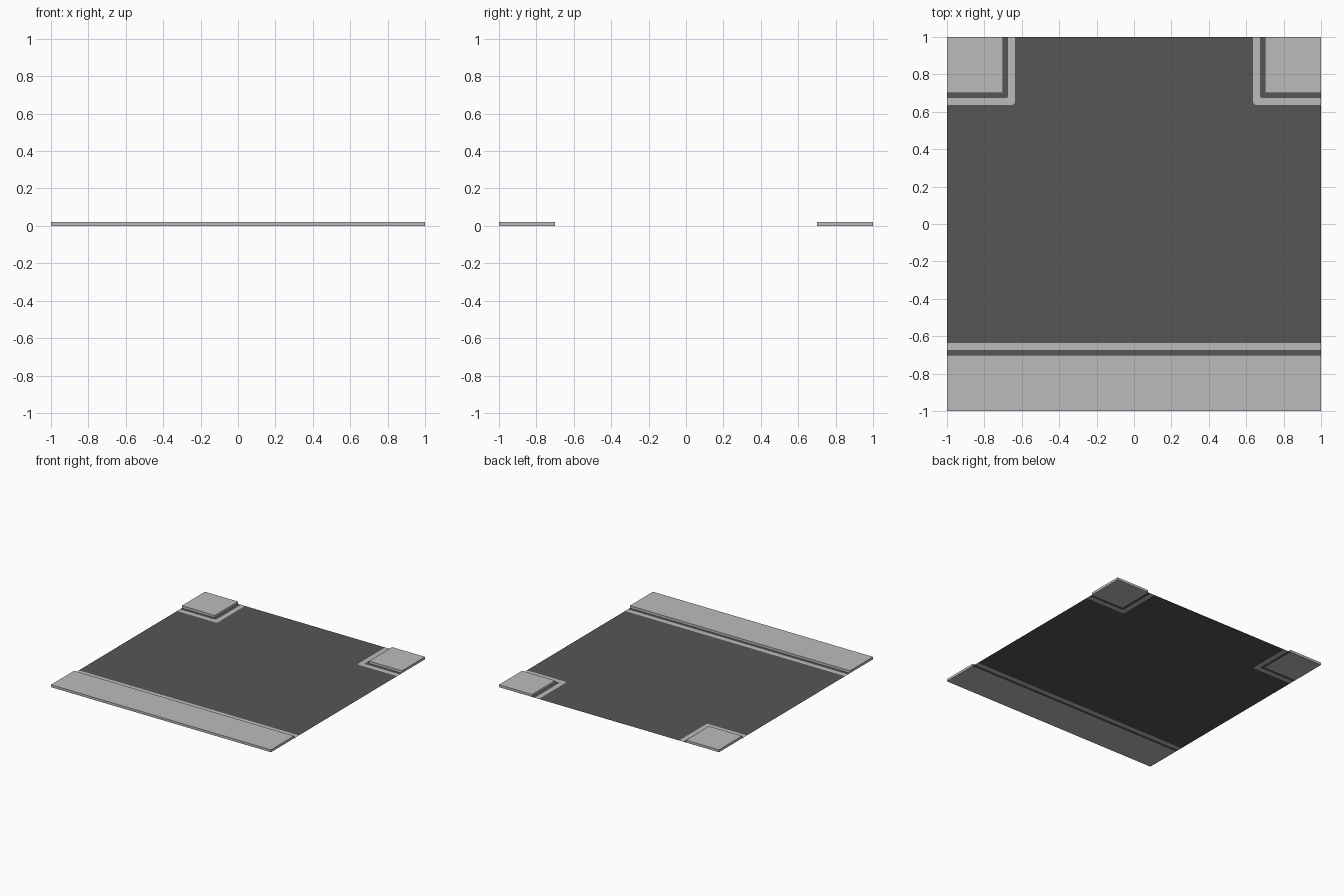
import bpy, bmesh, math

if "Cube" in bpy.data.objects:
    bpy.data.objects.remove(bpy.data.objects["Cube"])

P, B, A = 0.70, 0.674, 0.637   # kerb edge, line's kerb side, line's road side
H = 0.02                       # kerb height


def material(name, v):
    m = bpy.data.materials.new(name)
    m.diffuse_color = (v, v, v, 1)
    m.use_nodes = True
    m.node_tree.nodes["Principled BSDF"].inputs["Base Color"].default_value = m.diffuse_color
    return m


light = material("light_grey", 0.50)
dark = material("asphalt_grey", 0.093)


def build(name, polys, mat, height=0):
    """Flat polygons at z = 0, optionally extruded upward."""
    bm = bmesh.new()
    for pts in polys:
        bm.faces.new([bm.verts.new((x, y, 0)) for x, y in pts])
    if height:
        ext = bmesh.ops.extrude_face_region(bm, geom=bm.faces[:], use_keep_orig=True)
        top = [g for g in ext["geom"] if isinstance(g, bmesh.types.BMVert)]
        bmesh.ops.translate(bm, verts=top, vec=(0, 0, height))
        bmesh.ops.recalc_face_normals(bm, faces=bm.faces)
    else:
        for f in bm.faces:
            f.normal_update()
            if f.normal.z < 0:
                f.normal_flip()
    me = bpy.data.meshes.new(name)
    bm.to_mesh(me)
    bm.free()
    me.materials.append(mat)
    ob = bpy.data.objects.new(name, me)
    bpy.context.collection.objects.link(ob)


def bend(d, r):
    """Path round the back right corner at distance d, from the side to the back."""
    arc = []
    for i in range(4):
        t = math.radians(270 - 30 * i)
        arc.append((d + r + r * math.cos(t), d + r + r * math.sin(t)))
    return [(1, d)] + arc + [(d, 1)]


def flip(pts):
    return [(-x, y) for x, y in pts]


def strip(y0, y1):
    return [(-1, y0), (1, y0), (1, y1), (-1, y1)]


outer, inner = bend(A, 0.015), bend(B, 0.008)
kerb = [(1, P), (P, P), (P, 1)]

# Road: main surface plus the narrow gutters between line and kerb
gutter = inner + kerb[::-1]
main = [(-1, -A), (1, -A)] + outer + flip(outer)[::-1]
build("road", [main, strip(-P, -B), gutter, flip(gutter)], dark)

# Painted edge lines, flush with the road
line = outer + inner[::-1]
build("edge_lines", [strip(-B, -A), line, flip(line)], light)

# Raised pavements
corner = kerb + [(1, 1)]
build("front_pavement", [strip(-1, -P)], light, H)
build("back_right_pavement", [corner], light, H)
build("back_left_pavement", [flip(corner)], light, H)
